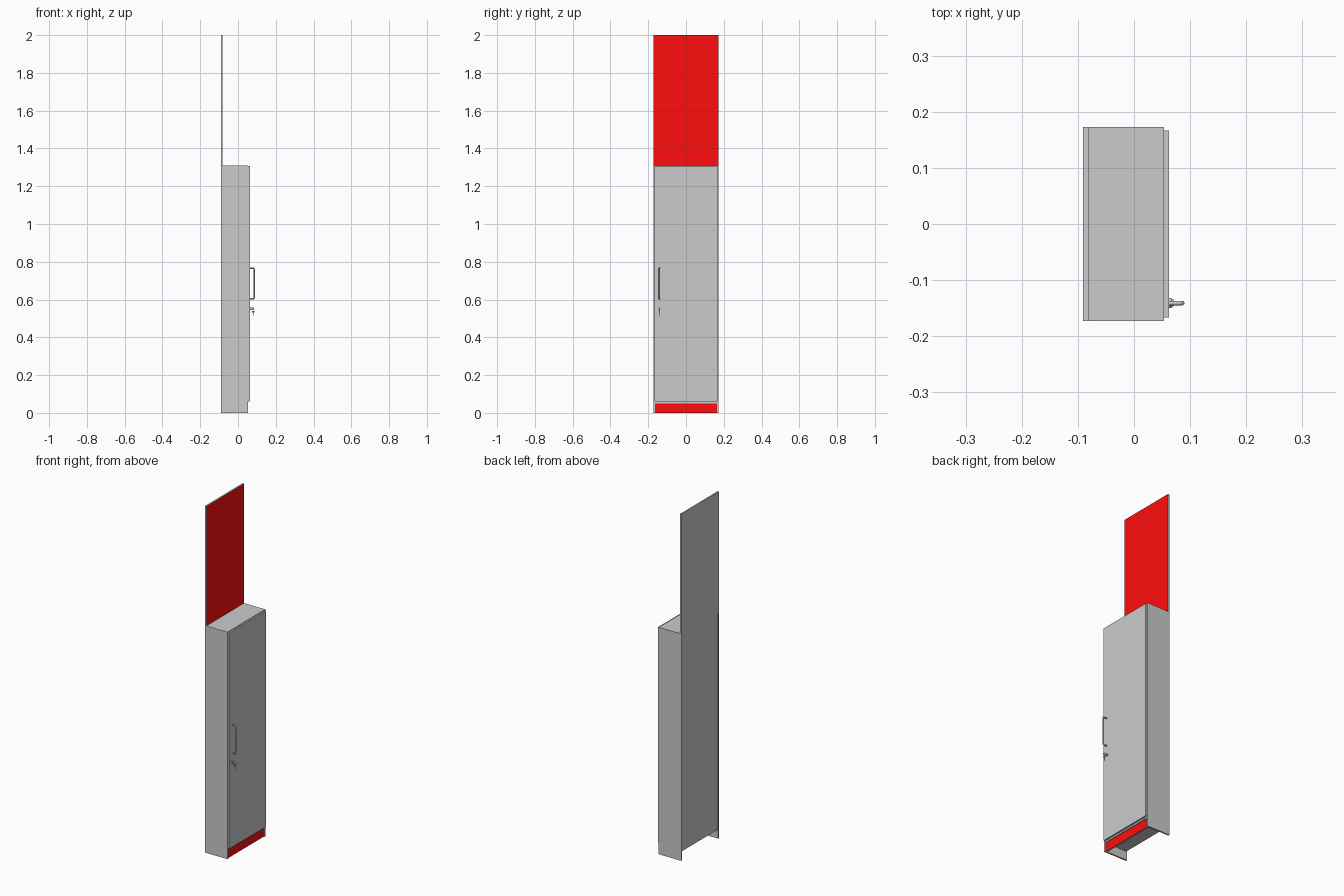
import bpy, bmesh
from math import pi, cos, sin
from mathutils import Matrix, Vector

if "Cube" in bpy.data.objects:
    bpy.data.objects.remove(bpy.data.objects["Cube"])

red = bpy.data.materials.new("red")
red.diffuse_color = (1.0, 0.004, 0.004, 1)
red.use_nodes = True
red.node_tree.nodes["Principled BSDF"].inputs["Base Color"].default_value = red.diffuse_color


def finish(name, bm):
    me = bpy.data.meshes.new(name)
    bm.to_mesh(me)
    bm.free()
    ob = bpy.data.objects.new(name, me)
    bpy.context.collection.objects.link(ob)
    return ob


def box(name, lo, hi, red_front=False):
    """Box from corner lo to corner hi; optionally its +x face is red."""
    lo, hi = Vector(lo), Vector(hi)
    bm = bmesh.new()
    bmesh.ops.create_cube(bm, size=1, matrix=Matrix.Translation((lo + hi) / 2)
                          @ Matrix.Diagonal((*(hi - lo), 1)))
    bm.normal_update()
    ob = finish(name, bm)
    if red_front:
        ob.data.materials.append(None)
        ob.data.materials.append(red)
        for f in ob.data.polygons:
            f.material_index = int(f.normal.x > 0.9)
    return ob


def disc(name, r, depth, loc, axis, segments=24):
    """Cylinder centred on loc along 'X' or 'Y'."""
    turn = Matrix.Rotation(pi / 2, 4, 'Y' if axis == 'X' else 'X')
    bm = bmesh.new()
    bmesh.ops.create_cone(bm, cap_ends=True, segments=segments, radius1=r,
                          radius2=r, depth=depth, matrix=Matrix.Translation(loc) @ turn)
    ob = finish(name, bm)
    for f in ob.data.polygons:
        f.use_smooth = len(f.vertices) == 4
    return ob


def tube(name, pts, r, cyclic=False):
    """Round bar swept along a path, turned into a mesh."""
    cu = bpy.data.curves.new(name, 'CURVE')
    cu.dimensions = '3D'
    cu.bevel_depth, cu.bevel_resolution = r, 3
    cu.use_fill_caps = True
    sp = cu.splines.new('POLY')
    sp.points.add(len(pts) - 1)
    for p, co in zip(sp.points, pts):
        p.co = (*co, 1)
    sp.use_cyclic_u = cyclic
    sp.use_smooth = True
    ob = bpy.data.objects.new(name, cu)
    bpy.context.collection.objects.link(ob)
    return ob


BACK, FRONT, DOOR = -0.0905, 0.0535, 0.0625   # depth planes along x
W, T, TOP = 0.1725, 0.009, 1.31               # half width, board thickness, body top

# Carcass boards
for s, side in ((-1, "left"), (1, "right")):
    y0, y1 = sorted((s * W, s * (W - T)))
    box(f"side_panel_{side}", (BACK, y0, 0), (FRONT, y1, TOP - T))
box("top_panel", (BACK, -W, TOP - T), (FRONT, W, TOP))
box("bottom_shelf", (BACK + 0.004, -W + T, 0.05), (FRONT, W - T, 0.059))
box("lower_back_panel", (BACK + 0.004, -W + T, 0.05), (BACK + T, W - T, TOP - T))

# Red-faced plinth and tall upper back panel
box("plinth", (0.040, -W + T, 0), (0.049, W - T, 0.05), True)
box("upper_back_panel", (BACK, -W, TOP), (BACK + T, W, 2), True)

# Door
box("door", (FRONT, -0.167, 0.06), (DOOR, 0.167, 1.306))

# Bow handle with rounded corners
HY, x1, z0, z1, c = -0.141, 0.086, 0.604, 0.766, 0.006
arc = [(x1 - c + c * sin(a), HY, z1 - c + c * cos(a)) for a in (0, pi / 6, pi / 3, pi / 2)]
upper = [(DOOR - 0.001, HY, z1)] + arc
lower = [(x, y, z0 + z1 - z) for x, y, z in reversed(upper)]
tube("handle", upper + lower, 0.004)

# Lock, key in the lock and spare key on a ring
LZ = 0.551
disc("lock_rosette", 0.009, 0.004, (DOOR + 0.002, HY, LZ), 'X')
disc("lock_barrel", 0.006, 0.005, (DOOR + 0.0055, HY, LZ), 'X')
box("key_blade", (DOOR + 0.004, HY - 0.001, LZ - 0.003), (0.074, HY + 0.001, LZ + 0.003))
disc("key_bow", 0.0075, 0.0022, (0.0785, HY, LZ), 'Y')
tube("key_ring", [(0.081 + 0.007 * cos(i * pi / 8), HY + 0.002 * sin(i * pi / 8),
                   0.543 + 0.007 * sin(i * pi / 8)) for i in range(16)], 0.0007, True)
disc("spare_key_bow", 0.006, 0.0022, (0.081, HY, 0.534), 'Y')
box("spare_key_blade", (0.0788, HY - 0.001, 0.512), (0.0832, HY + 0.001, 0.530))
